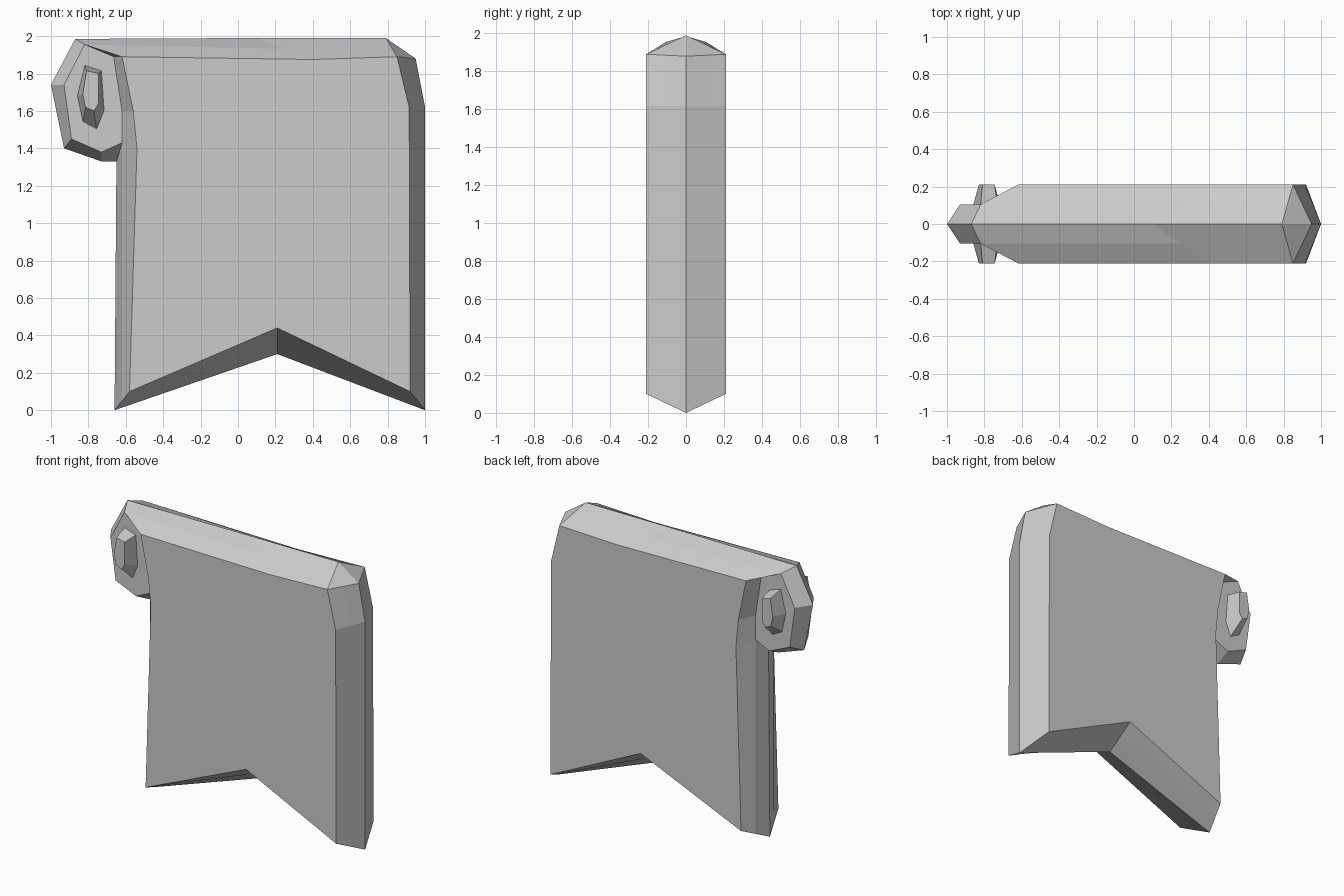
import bpy, bmesh
from mathutils import Matrix

if "Cube" in bpy.data.objects:
    bpy.data.objects.remove(bpy.data.objects["Cube"])


def layered_slab(name, layers):
    """Cap the first outline, bridge it through the layers to y=0, mirror to the back."""
    bm = bmesh.new()
    rings = []
    for y, pts in layers:
        seen = {}
        ring = []
        for x, z in pts:
            if (x, z) not in seen:
                seen[(x, z)] = bm.verts.new((x, y, z))
            ring.append(seen[(x, z)])
        rings.append(ring)
    bm.faces.new(list(dict.fromkeys(rings[0])))
    for a, b in zip(rings, rings[1:]):
        for i in range(len(a)):
            j = (i + 1) % len(a)
            quad = list(dict.fromkeys((a[i], a[j], b[j], b[i])))
            bm.faces.new(quad)
    bmesh.ops.mirror(bm, geom=bm.verts[:] + bm.edges[:] + bm.faces[:],
                     matrix=Matrix.Identity(4), merge_dist=0.0005, axis='Y')
    bmesh.ops.remove_doubles(bm, verts=bm.verts[:], dist=0.0005)
    bmesh.ops.recalc_face_normals(bm, faces=bm.faces[:])
    mesh = bpy.data.meshes.new(name)
    bm.to_mesh(mesh)
    bm.free()
    obj = bpy.data.objects.new(name, mesh)
    bpy.context.collection.objects.link(obj)
    return obj


# Banner sheet: flat face, bevelled rim, notched bottom
face = [(-.58, .10), (.21, .44), (.92, .10), (.915, 1.62), (.85, 1.89), (.85, 1.89),
        (.40, 1.875), (-.62, 1.89), (-.62, 1.89), (-.56, 1.60), (-.54, 1.40)]
rim = [(-.66, 0), (.21, .30), (1, 0), (1, 1.62), (.95, 1.88), (.79, 1.99),
       (.10, 1.99), (-.87, 1.985), (-.70, 1.85), (-.65, 1.60), (-.65, 1.33)]
middle = [((a + c) / 2, (b + d) / 2) for (a, b), (c, d) in zip(face, rim)]
middle[7:] = [(-.82, 1.955), (-.665, 1.89), (-.62, 1.60), (-.62, 1.43)]
layered_slab("banner_sheet", [(-.21, face), (-.105, middle), (0, rim)])

# Rolled end at the upper left
roll_face = [(-.82, 1.955), (-.93, 1.74), (-.89, 1.45), (-.73, 1.38),
             (-.62, 1.43), (-.62, 1.60), (-.665, 1.89)]
roll_rim = [(-.87, 1.985), (-1, 1.74), (-.93, 1.40), (-.73, 1.33),
            (-.64, 1.33), (-.60, 1.60), (-.64, 1.89)]
layered_slab("rolled_end", [(-.105, roll_face), (0, roll_rim)])

# Faceted knob through the roll
knob_tip = [(-.81, 1.815), (-.745, 1.80), (-.745, 1.64), (-.77, 1.60),
            (-.815, 1.62), (-.83, 1.69)]
knob_base = [(-.82, 1.845), (-.73, 1.815), (-.715, 1.60), (-.755, 1.50),
             (-.83, 1.54), (-.86, 1.68)]
layered_slab("roll_knob", [(-.21, knob_tip), (-.10, knob_base), (0, knob_base)])
